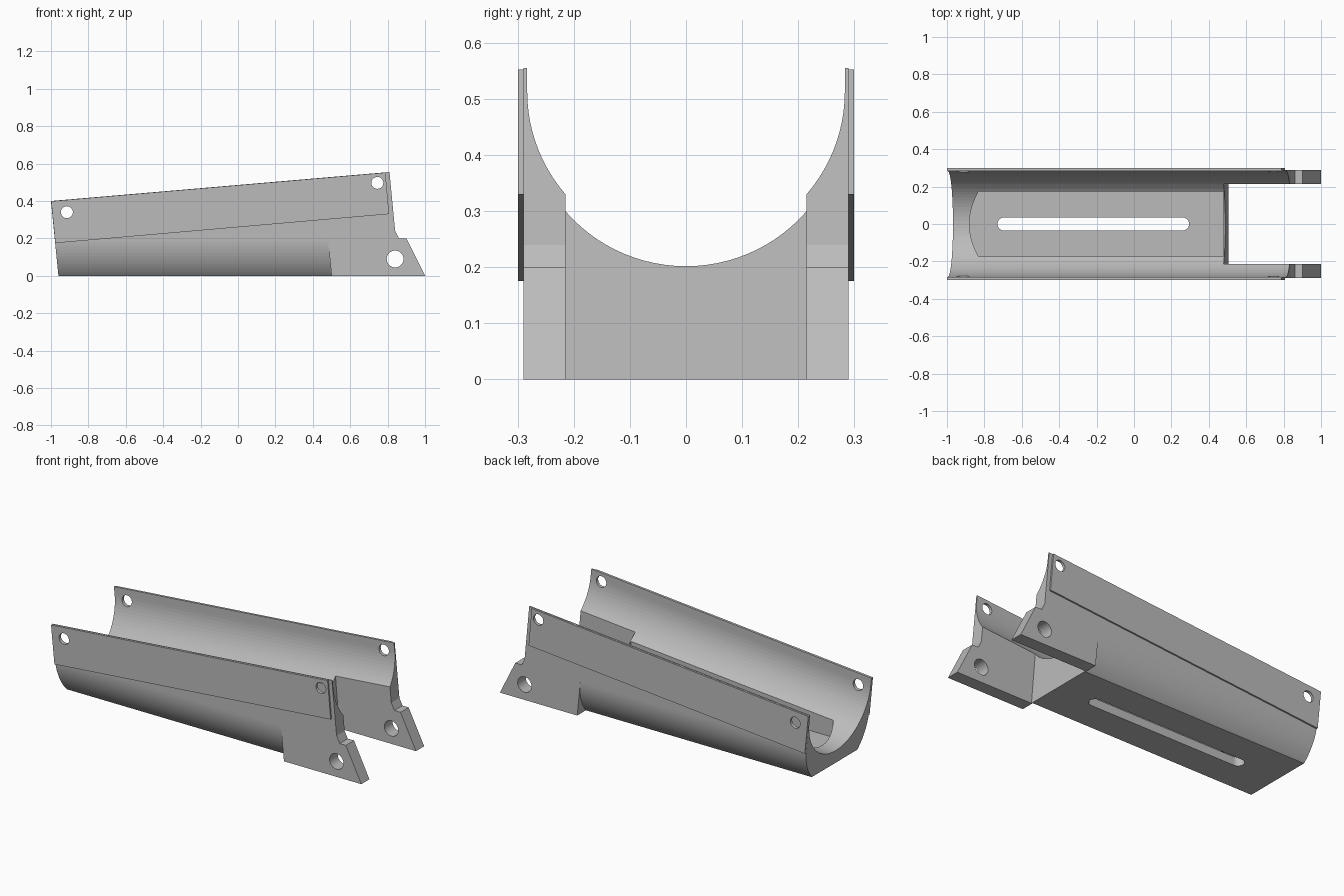
import bpy, bmesh, math

cube = bpy.data.objects.get("Cube")
if cube:
    bpy.data.objects.remove(cube, do_unlink=True)

SLOPE = 0.0856           # tilt of the rim and the trough
HALF = 0.29              # half width of the body

grey = bpy.data.materials.new("plain grey")
grey.use_nodes = True
COLOUR = (0.5, 0.5, 0.5, 1)
grey.diffuse_color = COLOUR
grey.node_tree.nodes["Principled BSDF"].inputs["Base Color"].default_value = COLOUR


def prism(name, points, axis, lo, hi, shear=0.0):
    """Extrude a 2D outline along an axis; shear leans x with height."""
    place = {"x": lambda a, b, t: (t, a, b),
             "y": lambda a, b, t: (a, t, b),
             "z": lambda a, b, t: (a, b, t)}[axis]
    bm = bmesh.new()
    ends = []
    for t in (lo, hi):
        ends.append([bm.verts.new(place(a, b, t)) for a, b in points])
    low, high = ends
    bm.faces.new(low)
    bm.faces.new(high[::-1])
    n = len(points)
    for i in range(n):
        j = (i + 1) % n
        bm.faces.new((low[j], low[i], high[i], high[j]))
    for v in bm.verts:
        v.co.x -= shear * v.co.z
    bmesh.ops.recalc_face_normals(bm, faces=bm.faces)
    mesh = bpy.data.meshes.new(name)
    bm.to_mesh(mesh)
    bm.free()
    obj = bpy.data.objects.new(name, mesh)
    bpy.context.collection.objects.link(obj)
    mesh.materials.append(grey)
    return obj


def arc(cx, cy, r, start, end, steps):
    angles = [math.radians(start + (end - start) * i / steps) for i in range(steps + 1)]
    return [(cx + r * math.cos(a), cy + r * math.sin(a)) for a in angles]


def cut(target, cutters):
    bpy.context.view_layer.objects.active = target
    for c in cutters:
        mod = target.modifiers.new("cut", "BOOLEAN")
        mod.operation = "DIFFERENCE"
        mod.solver = "EXACT"
        mod.object = c
        bpy.ops.object.modifier_apply(modifier=mod.name)


# Body outline seen from the side, with the two ears at the +x end
body = prism("trough_body", [(-1, 0.4), (-0.96, 0), (1, 0), (0.9, 0.2), (0.86, 0.2),
                             (0.84, 0.24), (0.81, 0.555)], "y", -HALF, HALF)

# Tilted round trough, open upwards
trough = prism("trough_cutter", arc(0, 0, 0.283, 180, 360, 48) + [(0.283, 1), (-0.283, 1)],
               "x", -2, 2)
for v in trough.data.vertices:
    v.co.z += 0.443 + SLOPE * v.co.x

# Rounded lower corners, stopping short of the ears
corners = []
for side in (-1, 1):
    outline = [(side * y, z) for y, z in arc(0, 0.2, HALF, 0, -50, 16)]
    outline += [(side * 0.2, -0.1), (side * 0.4, -0.1), (side * 0.4, 0.2)]
    corners.append(prism("corner_cutter", outline, "x", -1.3, 0.5, 0.1))

# Gap between the ears
gap = prism("gap_cutter", [(0.505, -0.215), (1.4, -0.215), (1.4, 0.215), (0.505, 0.215)],
            "z", -0.2, 1, SLOPE)

# Flat floor pocket with a bowed end, and the long slot through the floor
bow = [(-0.83 - 0.05 * (1 - (y / 0.175) ** 2), y)
       for y in [0.175 - 0.35 * i / 16 for i in range(17)]]
pocket = prism("pocket_cutter", bow + [(0.478, -0.175), (0.478, 0.175)], "z", 0.05, 0.4)
slot = prism("slot_cutter", arc(-0.695, 0, 0.035, 90, 270, 12) + arc(0.26, 0, 0.035, -90, 90, 12),
             "z", -0.2, 0.4)

# Cross holes: two in the rim, one through the ears
holes = [prism("hole_cutter", arc(x, z, r, 0, 348.75, 31), "y", -0.6, 0.6)
         for x, z, r in ((-0.915, 0.34, 0.032), (0.745, 0.497, 0.032), (0.84, 0.09, 0.045))]

cut(body, [trough, *corners, gap, pocket, slot, *holes])

# Thin raised plates along the upper outside walls
for name, side in (("right_side_plate", -1), ("left_side_plate", 1)):
    plate = prism(name, [(-0.999, 0.399), (-0.977, 0.175), (0.808, 0.33), (0.788, 0.552)],
                  "y", side * 0.287, side * 0.299)
    cut(plate, holes[:2])

for c in [trough, *corners, gap, pocket, slot, *holes]:
    bpy.data.objects.remove(c, do_unlink=True)
